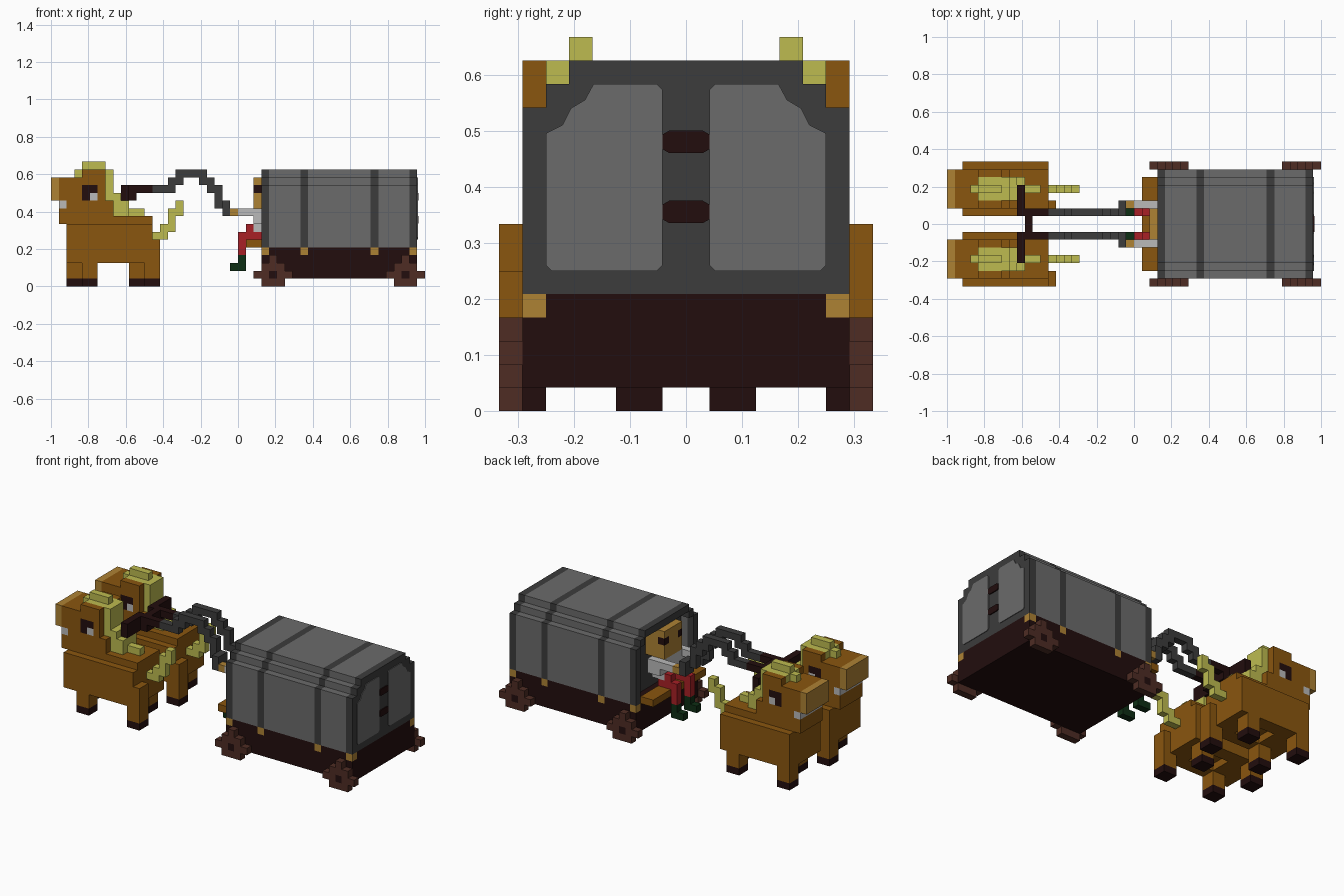
import bpy, bmesh
from mathutils import Vector

cube = bpy.data.objects.get("Cube")
if cube:
    bpy.data.objects.remove(cube)

U = 1 / 24                      # block size
ORIGIN = Vector((-1, -8 * U, 0))

COLOURS = {
    "chestnut": (138, 86, 15), "straw": (189, 187, 80), "charcoal": (60, 60, 60),
    "canvas_grey": (107, 107, 107), "dark_wood": (34, 13, 13), "wheel_brown": (78, 44, 36),
    "tan": (174, 130, 52), "pale_grey": (186, 186, 186), "red": (168, 32, 38),
    "dark_green": (13, 46, 20),
}


def linear(c):
    c /= 255
    return c / 12.92 if c <= 0.04045 else ((c + 0.055) / 1.055) ** 2.4


MATS = {}
for name, rgb in COLOURS.items():
    m = bpy.data.materials.new(name)
    col = [linear(c) for c in rgb] + [1]
    m.use_nodes = True
    m.diffuse_color = col
    m.node_tree.nodes["Principled BSDF"].inputs["Base Color"].default_value = col
    MATS[name] = m

DIRS = [Vector(d) for d in ((1, 0, 0), (-1, 0, 0), (0, 1, 0), (0, -1, 0), (0, 0, 1), (0, 0, -1))]


def finish(name, bm, colours):
    me = bpy.data.meshes.new(name)
    bm.to_mesh(me)
    bm.free()
    for c in colours:
        me.materials.append(MATS[c])
    ob = bpy.data.objects.new(name, me)
    bpy.context.collection.objects.link(ob)
    return ob


def blocks(name, boxes):
    """Solid from block ranges (colour, x0, x1, y0, y1, z0, z1); later boxes win, None carves."""
    cells = {}
    for colour, x0, x1, y0, y1, z0, z1 in boxes:
        for x in range(x0, x1):
            for y in range(y0, y1):
                for z in range(z0, z1):
                    cells[x, y, z] = colour
    cells = {k: c for k, c in cells.items() if c}
    colours = sorted(set(cells.values()))
    bm = bmesh.new()
    verts = {}
    for k, c in cells.items():
        mid = Vector(k) + Vector((0.5, 0.5, 0.5))
        for d in DIRS:
            if tuple(int(a + b) for a, b in zip(k, d)) in cells:
                continue
            a = Vector((abs(d.y) + abs(d.z), abs(d.x), 0)) if not d.z else Vector((1, 0, 0))
            b = d.cross(a)
            ring = []
            for s, t in ((-1, -1), (1, -1), (1, 1), (-1, 1)):
                p = mid + (d + a * s + b * t) / 2
                key = tuple(round(v) for v in p)
                if key not in verts:
                    verts[key] = bm.verts.new(ORIGIN + Vector(key) * U)
                ring.append(verts[key])
            bm.faces.new(ring).material_index = colours.index(c)
    bmesh.ops.dissolve_limit(bm, angle_limit=0.01, verts=bm.verts[:], edges=bm.edges[:],
                             delimit={'MATERIAL', 'NORMAL'})
    return finish(name, bm, colours)


def plate(name, colour, pts, x, thick=0.004):
    """Thin plate facing +x from (y, z) points."""
    bm = bmesh.new()
    f = bm.faces.new([bm.verts.new((x, y, z)) for y, z in pts])
    top = bmesh.ops.extrude_face_region(bm, geom=[f])["geom"]
    bmesh.ops.translate(bm, vec=(thick, 0, 0), verts=[v for v in top if isinstance(v, bmesh.types.BMVert)])
    bmesh.ops.recalc_face_normals(bm, faces=bm.faces[:])
    return finish(name, bm, [colour])


# Horses: one design, built at two sideways offsets
def horse(side, oy):
    def part(name, boxes):
        blocks(f"{side}_horse_{name}",
               [(c, a, b, y0 + oy, y1 + oy, z0, z1) for c, a, b, y0, y1, z0, z1 in boxes])

    part("body", [
        ("chestnut", 2, 13, 0, 7, 3, 8), ("chestnut", 3, 13, 1, 6, 8, 9),
        ("chestnut", 10, 14, 0, 2, 3, 6),             # near thigh
        (None, 6, 10, 2, 5, 3, 4),                    # belly hollow
    ])
    legs = []
    for x, y in ((4, 0), (12, 0), (2, 5), (10, 5)):
        legs += [("chestnut", x, x + 2, y, y + 2, 1, 3), ("dark_wood", x, x + 2, y, y + 2, 0, 1)]
    part("legs", legs)
    head = [
        ("chestnut", 2, 8, 1, 6, 8, 11), ("chestnut", 2, 7, 1, 6, 11, 14),
        ("chestnut", 4, 7, 1, 6, 14, 15),             # ears
        ("chestnut", 1, 2, 1, 6, 8, 14), ("tan", 0, 1, 1, 6, 11, 14),
        ("pale_grey", 1, 2, 1, 6, 10, 11),            # mouth
    ]
    for y in (1, 5):
        head += [("dark_wood", 4, 6, y, y + 1, 11, 13), ("pale_grey", 5, 6, y, y + 1, 11, 12)]
    head.append((None, 4, 7, 2, 5, 14, 15))
    part("head", head)
    part("mane", [
        ("straw", 4, 7, 3, 4, 15, 16), ("straw", 3, 8, 3, 4, 14, 15), ("straw", 4, 8, 2, 5, 14, 15),
        ("straw", 7, 8, 2, 5, 11, 14), ("straw", 8, 9, 2, 5, 9, 12),
        ("straw", 9, 10, 2, 5, 9, 11), ("straw", 10, 12, 3, 4, 9, 10),
    ])
    part("tail", [
        ("straw", 13, 15, 3, 4, 6, 7), ("straw", 14, 16, 3, 4, 7, 8), ("straw", 15, 16, 3, 4, 8, 9),
        ("straw", 15, 17, 3, 4, 9, 10), ("straw", 16, 17, 3, 4, 10, 11),
    ])


horse("right", 0)
horse("left", 9)

# Yoke across the horses
blocks("yoke", [
    ("dark_wood", 9, 10, 3, 7, 11, 13), ("dark_wood", 9, 10, 9, 13, 11, 13),
    ("dark_wood", 10, 11, 6, 10, 11, 13),
    ("dark_wood", 10, 13, 6, 7, 12, 13), ("dark_wood", 10, 13, 9, 10, 12, 13),
])

# Reins: stepped straps (x0, x1, z0, z1)
STEPS = [(13, 16, 12, 13), (15, 17, 13, 14), (16, 20, 14, 15), (19, 21, 13, 14),
         (20, 21, 12, 13), (20, 22, 12, 13), (21, 22, 11, 12), (21, 23, 10, 11), (22, 23, 9, 10)]
for side, y, grip in (("right", 6, 5), ("left", 9, 10)):
    rein = [("charcoal", a, b, y, y + 1, z0, z1) for a, b, z0, z1 in STEPS]
    rein.append(("charcoal", 22, 23, grip, grip + 1, 9, 11))
    blocks(f"{side}_rein", rein)

# Driver
blocks("driver_torso", [("pale_grey", 26, 28, 5, 11, 8, 10), ("pale_grey", 26, 28, 6, 10, 7, 8)])
blocks("driver_head", [
    ("tan", 26, 29, 6, 10, 10, 14),
    ("dark_wood", 26, 27, 6, 7, 12, 13), ("dark_wood", 26, 27, 9, 10, 12, 13),
])
for side, arm, leg in (("right", 5, 6), ("left", 10, 9)):
    blocks(f"driver_{side}_arm", [
        ("pale_grey", 24, 26, arm, arm + 1, 9, 10), ("tan", 23, 24, arm, arm + 1, 9, 10)])
    blocks(f"driver_{side}_leg", [
        ("red", 24, 27, leg, leg + 1, 6, 8), ("red", 24, 25, leg, leg + 1, 4, 7),
        (None, 24, 25, leg, leg + 1, 7, 8),
        ("dark_green", 24, 25, leg, leg + 1, 2, 4), ("dark_green", 23, 24, leg, leg + 1, 2, 3)])
blocks("seat", [("chestnut", 25, 27, 2, 14, 5, 6)])

# Wagon bed with brass knobs at the ribs
RIBS = (27, 32, 41, 46)
bed = [("dark_wood", 27, 47, 1, 15, 1, 5)]
for x in RIBS:
    bed += [("tan", x, x + 1, y, y + 1, 4, 5) for y in (1, 14)]
blocks("wagon_bed", bed)

# Stepped cover, ribs and back wall, hollowed at the front for the driver
PROFILE = ((1, 15, 5, 13), (2, 14, 13, 14), (3, 13, 14, 15))
cover = [("canvas_grey", 27, 47, *p) for p in PROFILE]
for x in RIBS:
    cover += [("charcoal", x, x + 1, *p) for p in PROFILE]
cover += [("charcoal", 29, 30, 2, 14, 5, 13), ("charcoal", 29, 30, 3, 13, 13, 14),
          (None, 27, 29, 2, 14, 5, 13), (None, 27, 29, 3, 13, 13, 14)]
blocks("wagon_cover", cover)

# Back doors and latches
BACK = 47 * U - 1
for side, s in (("right", -1), ("left", 1)):
    plate(f"{side}_back_door", "canvas_grey", [(s * y, z) for y, z in (
        (0.042, 0.26), (0.052, 0.25), (0.24, 0.25), (0.25, 0.26), (0.25, 0.495), (0.22, 0.51),
        (0.205, 0.54), (0.18, 0.555), (0.165, 0.583), (0.052, 0.583), (0.042, 0.573))], BACK)
for name, z in (("lower", 0.355), ("upper", 0.48)):
    plate(f"{name}_latch", "dark_wood", [
        (-0.042, z - 0.013), (-0.03, z - 0.02), (0.03, z - 0.02), (0.042, z - 0.013),
        (0.042, z + 0.013), (0.03, z + 0.02), (-0.03, z + 0.02), (-0.042, z + 0.013)], BACK, 0.006)

# Wheels
for end, cx in (("front", 28), ("rear", 45)):
    for side, y in (("right", 0), ("left", 15)):
        blocks(f"{end}_{side}_wheel", [
            ("wheel_brown", cx - 1, cx + 2, y, y + 1, 0, 3),
            ("wheel_brown", cx - 2, cx + 3, y, y + 1, 1, 2),
            ("wheel_brown", cx, cx + 1, y, y + 1, 3, 4),
            ("dark_wood", cx, cx + 1, y, y + 1, 1, 2)])
